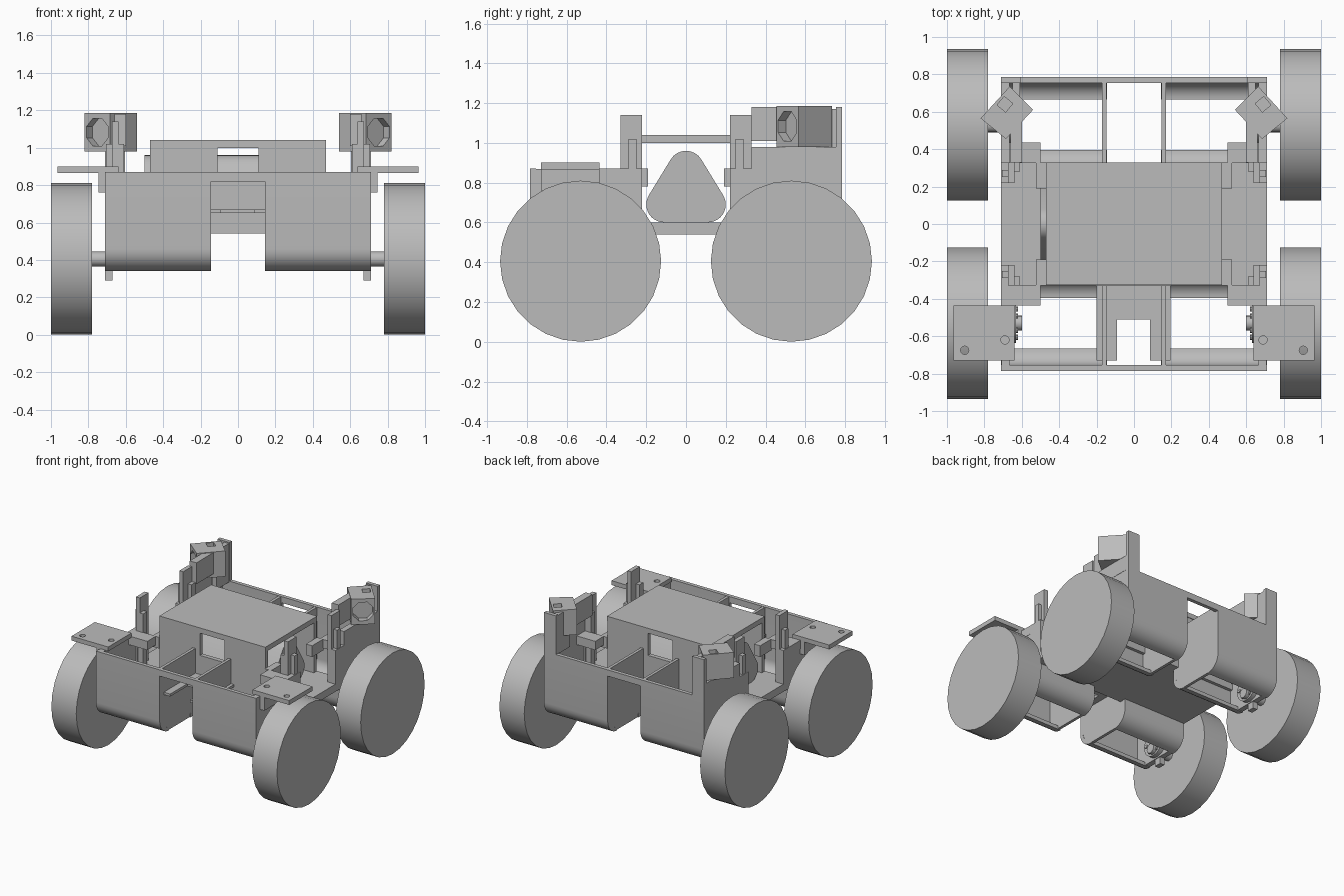
import bpy, bmesh
from math import sin, cos, pi, radians
from mathutils import Vector, Matrix

cube = bpy.data.objects.get("Cube")
if cube:
    bpy.data.objects.remove(cube)

grey = bpy.data.materials.new("plain grey")
grey.use_nodes = True
GREY = (0.5, 0.5, 0.5, 1)
grey.diffuse_color = GREY
grey.node_tree.nodes["Principled BSDF"].inputs["Base Color"].default_value = GREY


def prism(name, points, axis, a, b, smooth=False):
    """Extrude a 2D outline along an axis from a to b."""
    place = {"x": lambda p, t: (t, p[0], p[1]),
             "y": lambda p, t: (p[0], t, p[1]),
             "z": lambda p, t: (p[0], p[1], t)}[axis]
    bm = bmesh.new()
    rings = [[bm.verts.new(place(p, t)) for p in points] for t in (a, b)]
    bm.faces.new(rings[0])
    bm.faces.new(rings[1])
    n = len(points)
    for i in range(n):
        j = (i + 1) % n
        bm.faces.new((rings[0][i], rings[0][j], rings[1][j], rings[1][i]))
    bmesh.ops.recalc_face_normals(bm, faces=bm.faces)
    mesh = bpy.data.meshes.new(name)
    bm.to_mesh(mesh)
    bm.free()
    obj = bpy.data.objects.new(name, mesh)
    mesh.materials.append(grey)
    bpy.context.collection.objects.link(obj)
    if smooth:
        activate(obj)
        bpy.ops.object.shade_smooth_by_angle(angle=radians(30))
    return obj


def activate(obj):
    bpy.ops.object.select_all(action="DESELECT")
    obj.select_set(True)
    bpy.context.view_layer.objects.active = obj


def box(name, x, y, z):
    return prism(name, [(x[0], y[0]), (x[1], y[0]), (x[1], y[1]), (x[0], y[1])], "z", *z)


def circle(c, r, n, start=0.0):
    return [(c[0] + r * cos(start + 2 * pi * i / n),
             c[1] + r * sin(start + 2 * pi * i / n)) for i in range(n)]


def arc(c, r, a, b, n=8):
    return [(c[0] + r * cos(radians(a + (b - a) * i / n)),
             c[1] + r * sin(radians(a + (b - a) * i / n))) for i in range(n + 1)]


def cut(obj, *cutters):
    for cutter in cutters:
        mod = obj.modifiers.new("cut", "BOOLEAN")
        mod.operation = "DIFFERENCE"
        mod.solver = "EXACT"
        mod.object = cutter
        activate(obj)
        bpy.ops.object.modifier_apply(modifier=mod.name)
        bpy.data.objects.remove(cutter)


def span(s, a, b):
    """Mirror a range when s is -1."""
    return sorted((s * a, s * b))


# Central case: floor, lid and windowed end walls
box("floor", (-.71, .71), (-.33, .33), (.54, .60))
box("case_lid", (-.47, .47), (-.325, .33), (1.0, 1.04))
for sy, end in ((-1, "front"), (1, "rear")):
    wall = box("case_wall_" + end, (-.47, .47), span(sy, .29, .325), (.6, 1.0))
    cut(wall, box("cutter", (-.11, .11), span(sy, .2, .4), (.82, .998)))
    # Long outer wall bridge over the central gap
    box("bridge_" + end, (-.15, .15), span(sy, .755, .785), (.82, .87))

# Rounded triangular pack inside the case
pack = arc((.11, .69), .09, -90, 30) + arc((0, .87), .09, 30, 150) + arc((-.11, .69), .09, 150, 270)
prism("battery_pack", pack, "x", -.5, .45, True)

# Notched tray between the front pods
prism("front_tray", [(-.2, -.33), (-.2, -.73), (-.09, -.73), (-.09, -.51), (.085, -.51),
                     (.085, -.73), (.195, -.73), (.195, -.33)], "z", .65, .67)

for sx, side in ((1, "left"), (-1, "right")):
    for sy, end in ((-1, "front"), (1, "rear")):
        tag = end + "_" + side

        # Wheel and axle
        prism("wheel_" + tag, circle((sy * .53, .405), .405, 28), "x", *span(sx, .78, 1), True)
        prism("axle_" + tag, circle((sy * .53, .405), .04, 16), "x", *span(sx, .6, .79), True)

        # Motor pod: curled outer and inner shells with an open bottom
        outer = ([(.785, .87)] + arc((.665, .46), .12, 0, -90)
                 + arc((.665, .46), .09, -90, 0) + [(.755, .87)])
        inner = ([(.275, .6)] + arc((.395, .46), .12, 180, 270)
                 + arc((.395, .46), .09, 270, 180) + [(.305, .6)])
        for part, outline in (("outer", outer), ("inner", inner)):
            prism(f"pod_{part}_shell_{tag}", [(sy * y, z) for y, z in outline],
                  "x", *span(sx, .145, .71), True)
        plate = ([(.78, .868)] + arc((.665, .46), .115, 0, -90)
                 + arc((.395, .46), .115, 270, 180) + [(.28, .6), (.33, .6), (.33, .868)])
        for part, a, b in (("inner", .147, .17), ("outer", .665, .708)):
            prism(f"pod_{part}_end_{tag}", [(sy * y, z) for y, z in plate], "x", *span(sx, a, b))

        # Gear boss with a ring of bolts, and a tab underneath
        prism("motor_boss_" + tag, circle((sy * .53, .46), .105, 24), "x", *span(sx, .63, .67), True)
        for y, z in circle((sy * .53, .46), .075, 6):
            prism("bolt_" + tag, circle((y, z), .014, 8), "x", *span(sx, .62, .635))
        box("bottom_tab_" + tag, span(sx, .67, .71), span(sy, .5, .56), (.29, .35))

        # Corner ledges and side wall by the case
        box("corner_ledge_" + tag, span(sx, .5, .71), span(sy, .325, .435), (.8, .87))
        box("case_clip_" + tag, span(sx, .47, .525), span(sy, .19, .33), (.78, .87))
        box("corner_wall_" + tag, span(sx, .655, .71), span(sy, .22, .34), (.59, .87))

        # Slotted upright post
        box("post_web_" + tag, span(sx, .64, .674), span(sy, .22, .33), (.6, 1.14))
        box("post_rib_" + tag, span(sx, .67, .705), span(sy, .25, .29), (.6, 1.02))
        box("post_foot_" + tag, span(sx, .61, .645), span(sy, .28, .33), (.6, 1.02))

    # Front wing plate with mounting holes and bracket
    wing = box("wing_plate_" + side, span(sx, .64, .965), (-.73, -.435), (.865, .9))
    cut(wing, prism("cutter", circle((sx * .905, -.675), .022, 16), "z", .8, 1),
        prism("cutter", circle((sx * .69, -.62), .022, 16), "z", .8, 1))
    box("wing_bracket_" + side, span(sx, .7, .745), (-.73, -.435), (.76, .87))

    # Rear corner walls that carry the sensor
    box("sensor_side_wall_" + side, span(sx, .665, .71), (.33, .785), (.86, .98))
    box("sensor_back_wall_" + side, span(sx, .605, .71), (.755, .785), (.86, 1.18))
    box("sensor_corner_" + side, span(sx, .61, .65), (.6, .77), (.86, 1.17))
    box("sensor_arm_" + side, span(sx, .6, .66), (.33, .56), (1.01, 1.18))

    # Angled sensor head with an eight-sided recess and a top slot
    corners = [(.54, .61), (.665, .735), (.82, .565), (.685, .455)]
    head = prism("sensor_head_" + side, [(sx * x, y) for x, y in corners], "z", .98, 1.185)
    recess = prism("cutter", circle((0, 0), .08, 8, pi / 8), "y", -.05, .05)
    recess.matrix_world = (Matrix.Translation((sx * .752, .51, 1.083))
                           @ Matrix.Rotation(sx * radians(39), 4, "Z"))
    slot = prism("cutter", circle((sx * .69, .64), .042, 4, sx * radians(-5)), "z", 1.14, 1.3)
    bpy.context.view_layer.update()
    cut(head, recess, slot)
